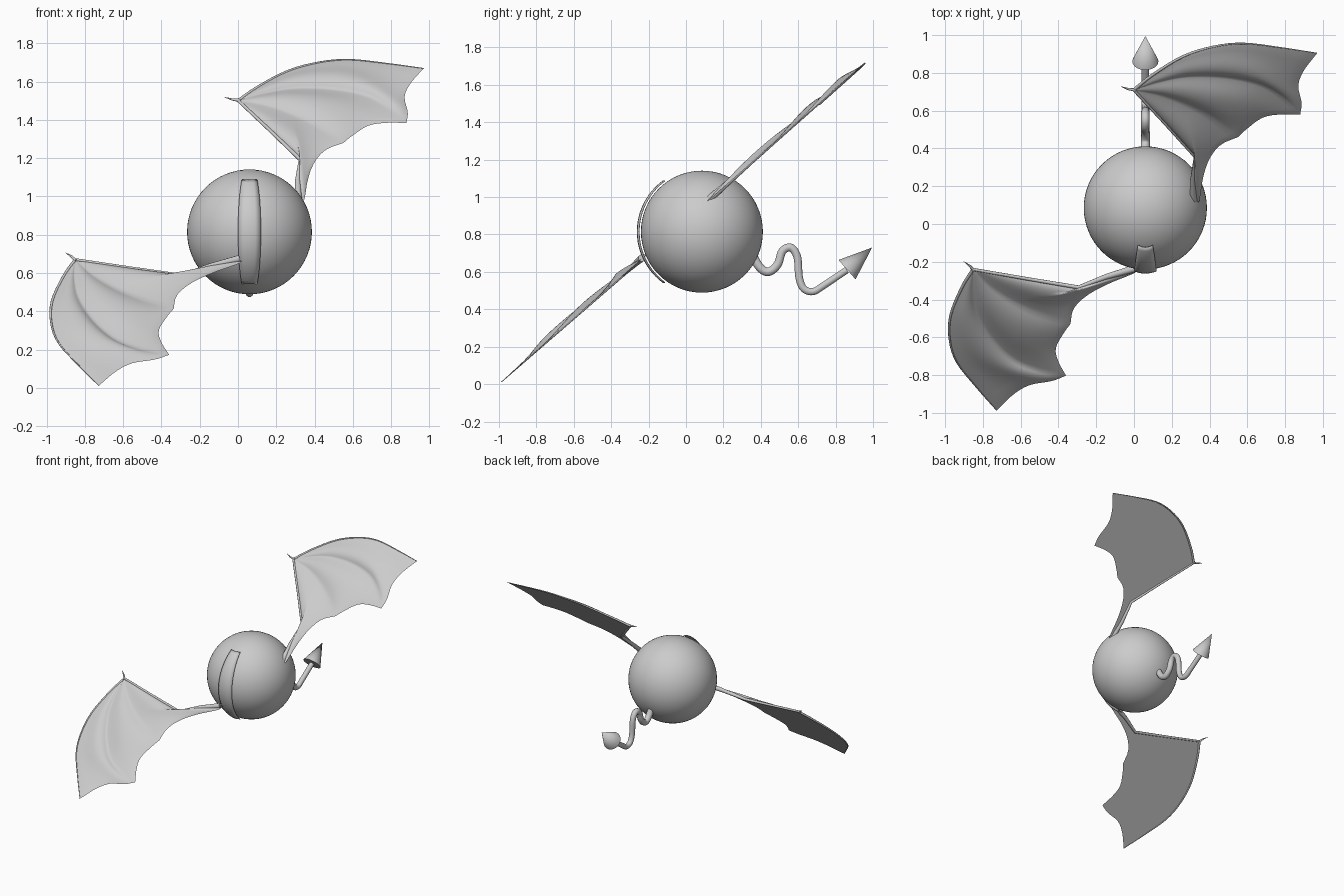
import bpy, bmesh, math
from mathutils import Vector

cube = bpy.data.objects.get("Cube")
if cube:
    bpy.data.objects.remove(cube, do_unlink=True)

grey = bpy.data.materials.new("plain grey")
grey.use_nodes = True
grey.diffuse_color = (0.6, 0.6, 0.6, 1)
grey.node_tree.nodes["Principled BSDF"].inputs["Base Color"].default_value = (0.6, 0.6, 0.6, 1)

CENTRE = Vector((0.06, 0.085, 0.815))
RADIUS = 0.326


def finish(obj, name, angle=40):
    obj.name = name
    obj.data.materials.clear()
    obj.data.materials.append(grey)
    bpy.ops.object.select_all(action='DESELECT')
    obj.select_set(True)
    bpy.context.view_layer.objects.active = obj
    bpy.ops.object.shade_smooth_by_angle(angle=math.radians(angle))
    return obj


def from_bmesh(bm, name, angle=40):
    mesh = bpy.data.meshes.new(name)
    bm.to_mesh(mesh)
    bm.free()
    obj = bpy.data.objects.new(name, mesh)
    bpy.context.collection.objects.link(obj)
    return finish(obj, name, angle)


def sample(pts, t, smooth=True):
    """Point at t (0 to 1) along a smooth or straight path."""
    pts = [Vector(p) for p in pts]
    n = len(pts) - 1
    i = min(int(t * n), n - 1)
    f = t * n - i
    b, c = pts[i], pts[i + 1]
    if not smooth:
        return b.lerp(c, f)
    a = pts[i - 1] if i > 0 else b * 2 - c
    d = pts[i + 2] if i + 2 <= n else c * 2 - b
    return (b * 2 + (c - a) * f + (a * 2 - b * 5 + c * 4 - d) * f * f
            + (b * 3 - a - c * 3 + d) * f ** 3) / 2


def tube(points, radii, name):
    curve = bpy.data.curves.new(name, 'CURVE')
    curve.dimensions = '3D'
    curve.bevel_depth = 1
    curve.bevel_resolution = 3
    curve.use_fill_caps = True
    spline = curve.splines.new('POLY')
    spline.points.add(len(points) - 1)
    for sp, p, r in zip(spline.points, points, radii):
        sp.co = (*p, 1)
        sp.radius = r
    obj = bpy.data.objects.new(name, curve)
    bpy.context.collection.objects.link(obj)
    bpy.ops.object.select_all(action='DESELECT')
    obj.select_set(True)
    bpy.context.view_layer.objects.active = obj
    bpy.ops.object.convert(target='MESH')
    return finish(bpy.context.object, name)


# Round body
bpy.ops.mesh.primitive_uv_sphere_add(segments=64, ring_count=32, radius=RADIUS, location=CENTRE)
finish(bpy.context.object, "body")

# Slit pupil: a thin curved strip floating just ahead of the body
bm = bmesh.new()
rows = []
for i in range(25):
    k = i / 12 - 1
    a = k * math.radians(53)
    half = 0.06 - 0.02 * k * k
    rows.append([bm.verts.new((CENTRE.x + s * half,
                               CENTRE.y - 0.348 * math.cos(a) + 0.012 * s * s,
                               CENTRE.z + 0.342 * math.sin(a))) for s in (-1, -0.5, 0, 0.5, 1)])
for r0, r1 in zip(rows, rows[1:]):
    for j in range(4):
        bm.faces.new((r0[j], r0[j + 1], r1[j + 1], r1[j]))
pupil = from_bmesh(bm, "pupil")
pupil.modifiers.new("thickness", 'SOLIDIFY').thickness = 0.003

# Wavy tail with a cone tip
tail_path = [(0.34, 0.72), (0.39, 0.63), (0.44, 0.6), (0.49, 0.64), (0.515, 0.71), (0.56, 0.73),
             (0.595, 0.68), (0.605, 0.57), (0.63, 0.51), (0.68, 0.495), (0.74, 0.53), (0.86, 0.61)]
path = [sample(tail_path, i / 60) for i in range(61)]
tube([(CENTRE.x, p.x, p.y) for p in path], [0.025 - 0.006 * i / 60 for i in range(61)], "tail")
base, apex = Vector((CENTRE.x, 0.861, 0.612)), Vector((CENTRE.x, 0.995, 0.73))
axis = apex - base
bpy.ops.mesh.primitive_cone_add(vertices=32, radius1=0.069, depth=axis.length, location=(base + apex) / 2,
                                rotation=axis.to_track_quat('Z', 'Y').to_euler())
finish(bpy.context.object, "tail_tip")

# Wings: both lie in one tilted plane, the second mirrored across a slanted line in it
NORMAL = Vector((0, -0.659, 0.752))
PIVOT = Vector((0.025, 1.34))
MIRROR = Vector((math.cos(math.radians(146)), math.sin(math.radians(146))))


def place(p, height, mirrored):
    q = Vector((p[0], p[1] * 1.5166))
    if mirrored:
        d = q - PIVOT
        q = PIVOT + MIRROR * (2 * d.dot(MIRROR)) - d
    return Vector((q.x, q.y * 0.752 - 1, q.y * 0.659)) + NORMAL * height


wrist = (0, 1.5)
fingers = [
    [wrist, (0.1, 1.57), (0.26, 1.655), (0.42, 1.7), (0.58, 1.715), (0.78, 1.695), (0.97, 1.67)],
    [wrist, (0.14, 1.54), (0.3, 1.565), (0.5, 1.56), (0.68, 1.525), (0.8, 1.46), (0.88, 1.385)],
    [wrist, (0.15, 1.475), (0.3, 1.425), (0.43, 1.36), (0.55, 1.28)],
    [wrist, (0.165, 1.345), (0.327, 1.19), (0.312, 1.08), (0.315, 0.975)]]
edges = [
    [(0.97, 1.67), (0.9, 1.59), (0.87, 1.52), (0.887, 1.44), (0.88, 1.385)],
    [(0.88, 1.385), (0.77, 1.385), (0.68, 1.37), (0.6, 1.32), (0.55, 1.28)],
    [(0.55, 1.28), (0.46, 1.245), (0.4, 1.18), (0.365, 1.09), (0.345, 0.98), (0.315, 0.975)]]
U, V = 28, 14


def build_wing(side, mirrored):
    bm = bmesh.new()
    for front in (True, False):
        for k, edge in enumerate(edges):
            f0, f1 = fingers[k], fingers[k + 1]
            grid = []
            for i in range(U + 1):
                u = i / U
                a, b = sample(f0, u), sample(f1, u, k < 2)
                a1, b1 = Vector(f0[-1]), Vector(f1[-1])
                row = []
                for j in range(V + 1):
                    v = j / V
                    p = a.lerp(b, v) + (sample(edge, v) - a1.lerp(b1, v)) * u * u
                    rim = i in (0, U) or (k == 0 and j == 0) or (k == 2 and j == V)
                    puff = 0.028 * math.sin(math.pi * v ** 1.5) * math.sin(math.pi * u ** 1.3)
                    h = 0.003 + puff if front and not rim else 0
                    row.append(bm.verts.new(place(p, h, mirrored)))
                grid.append(row)
            for r0, r1 in zip(grid, grid[1:]):
                for j in range(V):
                    bm.faces.new((r0[j], r0[j + 1], r1[j + 1], r1[j]))
    bmesh.ops.remove_doubles(bm, verts=bm.verts, dist=0.0002)
    bmesh.ops.recalc_face_normals(bm, faces=bm.faces)
    from_bmesh(bm, side + "_wing_membrane", 50)

    # Bones along the leading edge and the arm
    lead = [place(sample(fingers[0], i / 24), 0, mirrored) for i in range(25)]
    tube(lead, [0.009 - 0.007 * i / 24 for i in range(25)], side + "_wing_leading_bone")
    arm = [place(p, 0.003, mirrored) for p in fingers[3]]
    tube(arm, [0.008, 0.009, 0.011, 0.015, 0.02], side + "_wing_arm")
    # Wrist claw
    claw = [place(p, 0.003, mirrored) for p in ((0.01, 1.5), (-0.03, 1.505), (-0.07, 1.517))]
    tube(claw, [0.009, 0.006, 0.001], side + "_wing_claw")


build_wing("left", False)
build_wing("right", True)
